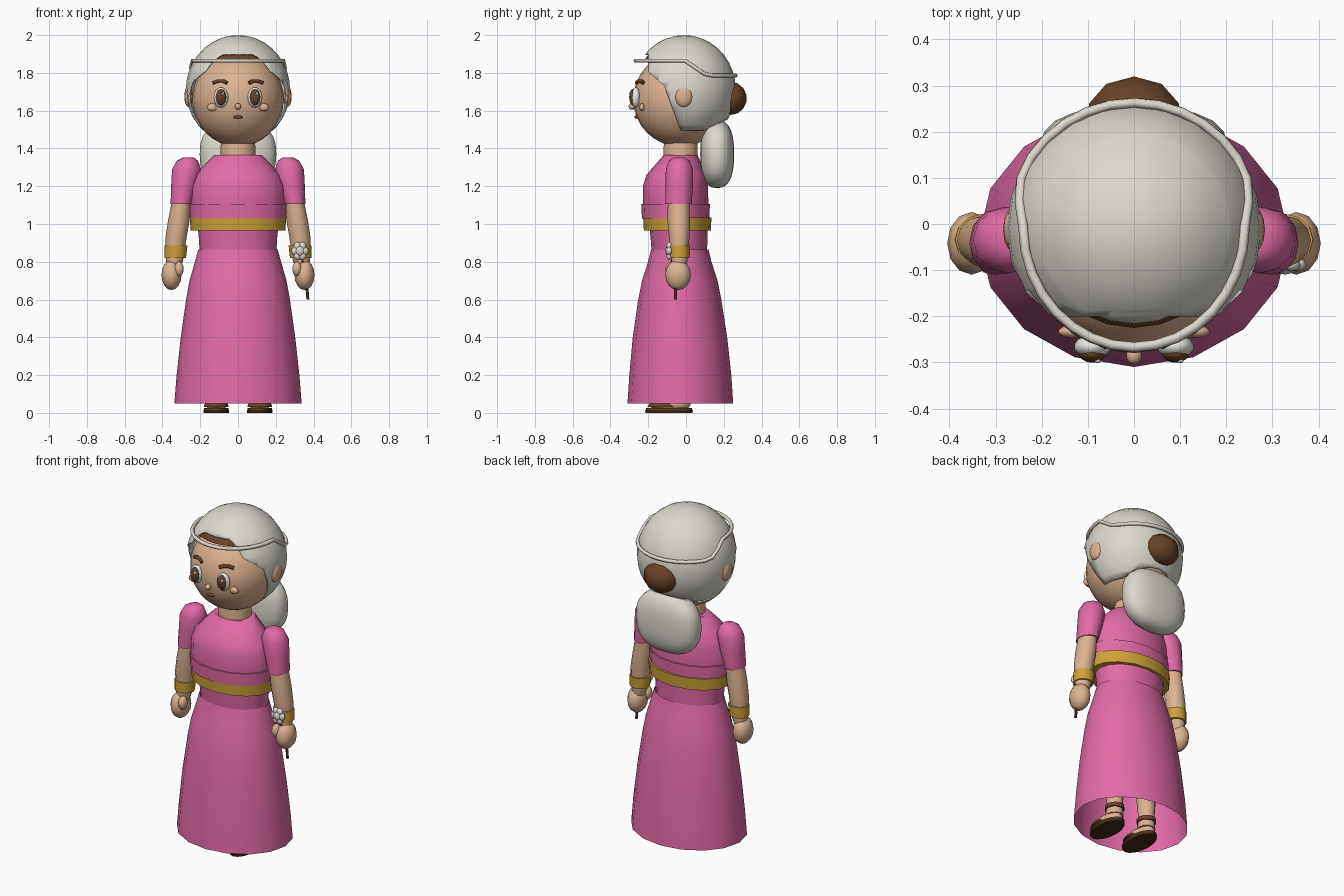
import bpy, bmesh, math
from mathutils import Vector, Matrix

if "Cube" in bpy.data.objects:
    bpy.data.objects.remove(bpy.data.objects["Cube"])


def material(name, r, g, b):
    m = bpy.data.materials.new(name)
    m.diffuse_color = (r, g, b, 1)
    m.use_nodes = True
    m.node_tree.nodes["Principled BSDF"].inputs["Base Color"].default_value = m.diffuse_color
    return m


PINK = material("pink cloth", 0.76, 0.145, 0.38)
WHITE = material("off white cloth", 0.72, 0.69, 0.62)
SKIN = material("skin", 0.73, 0.45, 0.28)
GOLD = material("gold", 0.62, 0.36, 0.04)
BROWN = material("brown", 0.14, 0.056, 0.02)
DARK = material("dark brown", 0.055, 0.025, 0.01)
LIP = material("lip brown", 0.22, 0.06, 0.03)
EYE = material("eye white", 0.85, 0.85, 0.82)


def finish(bm, name, mat, angle=45):
    me = bpy.data.meshes.new(name)
    bm.to_mesh(me)
    bm.free()
    me.materials.append(mat)
    ob = bpy.data.objects.new(name, me)
    bpy.context.collection.objects.link(ob)
    bpy.ops.object.select_all(action='DESELECT')
    ob.select_set(True)
    bpy.context.view_layer.objects.active = ob
    bpy.ops.object.shade_smooth_by_angle(angle=math.radians(angle))
    return ob


def loft(name, mat, rings, n=16, caps=True):
    """Stack of horizontal ellipses: (cx, cy, z, rx, ry)."""
    bm = bmesh.new()
    loops = []
    for cx, cy, z, rx, ry in rings:
        loops.append([bm.verts.new((cx + rx * math.cos(i * math.tau / n),
                                    cy + ry * math.sin(i * math.tau / n), z)) for i in range(n)])
    for a, b in zip(loops, loops[1:]):
        for i in range(n):
            j = (i + 1) % n
            bm.faces.new((a[i], a[j], b[j], b[i]))
    if caps:
        bm.faces.new(loops[0][::-1])
        bm.faces.new(loops[-1])
    bmesh.ops.recalc_face_normals(bm, faces=bm.faces)
    return finish(bm, name, mat)


def ball_mesh(c, r, u=16, v=10, power=1.0):
    bm = bmesh.new()
    bmesh.ops.create_uvsphere(bm, u_segments=u, v_segments=v, radius=1)
    for w in bm.verts:
        p = [math.copysign(abs(k) ** power, k) for k in w.co]
        w.co = [c[k] + r[k] * p[k] for k in range(3)]
    return bm


def ball(name, mat, c, r, u=16, v=10, power=1.0):
    return finish(ball_mesh(c, r, u, v, power), name, mat, 60)


def tube(name, mat, pts, r, closed=False, n=6):
    cu = bpy.data.curves.new(name, 'CURVE')
    cu.dimensions = '3D'
    cu.bevel_depth, cu.bevel_resolution, cu.use_fill_caps = r, 1, True
    sp = cu.splines.new('POLY')
    sp.points.add(len(pts) - 1)
    for q, p in zip(sp.points, pts):
        q.co = (*p, 1)
    sp.use_cyclic_u = closed
    ob = bpy.data.objects.new(name, cu)
    cu.materials.append(mat)
    bpy.context.collection.objects.link(ob)
    return ob


# Dress
loft("skirt", PINK, [(0, -.03, .05, .337, .28), (0, -.03, .2, .325, .27), (0, -.032, .4, .303, .25),
                     (0, -.033, .6, .275, .22), (0, -.033, .7, .257, .2), (0, -.033, .8, .228, .168),
                     (0, -.033, .865, .21, .152)], caps=False)
loft("waist", PINK, [(0, -.035, .85, .203, .147), (0, -.037, .92, .207, .15), (0, -.04, 1.0, .215, .155)])
loft("bodice", PINK, [(0, -.05, .98, .235, .165), (0, -.055, 1.1, .25, .174), (0, -.056, 1.2, .247, .172),
                      (0, -.05, 1.26, .222, .16), (0, -.038, 1.32, .17, .12), (0, -.028, 1.365, .125, .09)])
loft("chest_band", PINK, [(0, -.055, 1.03, .253, .178), (0, -.055, 1.105, .256, .182)])
loft("belt", GOLD, [(0, -.046, .965, .25, .177), (0, -.046, 1.035, .256, .181)])
loft("neck", SKIN, [(0, -.028, 1.34, .092, .09), (0, -.028, 1.41, .092, .09), (0, -.028, 1.47, .085, .085)])

# Arms, hands, legs and sandals
for s, side in ((-1, "left"), (1, "right")):
    def limb(name, mat, rows, n=12):
        loft(side + "_" + name, mat, [(s * a, y, z, rx, ry) for a, y, z, rx, ry in rows], n)
    limb("sleeve", PINK, [(.262, -.035, 1.352, .028, .03), (.268, -.035, 1.335, .056, .055),
                          (.272, -.035, 1.29, .077, .072), (.285, -.036, 1.2, .069, .072),
                          (.302, -.04, 1.105, .055, .07)])
    limb("forearm", SKIN, [(.3, -.038, 1.12, .05, .058), (.313, -.038, 1.02, .057, .06),
                           (.328, -.036, .93, .056, .054), (.332, -.035, .86, .05, .048),
                           (.336, -.035, .8, .044, .042), (.342, -.036, .76, .035, .038)])
    limb("bracelet", GOLD, [(.332, -.034, .82, .057, .053), (.328, -.034, .885, .06, .056)])
    ball(side + "_hand", SKIN, (s * .352, -.042, .73), (.053, .068, .08), 12, 8)
    ball(side + "_thumb", SKIN, (s * .312, -.08, .762), (.026, .03, .04), 10, 6)
    limb("leg", SKIN, [(.113, -.03, .06, .05, .052), (.113, -.03, .12, .043, .045),
                       (.11, -.03, .3, .058, .06), (.1, -.03, .8, .075, .075)])
    limb("sole", DARK, [(.115, -.09, 0, .066, .124), (.115, -.09, .016, .068, .127)], 16)
    limb("sandal_edge", BROWN, [(.115, -.09, .014, .064, .122), (.115, -.09, .026, .064, .122)], 16)
    ball(side + "_foot", SKIN, (s * .115, -.085, .045), (.054, .11, .04), 12, 8)
    limb("toe_strap", BROWN, [(.115, -.12, .032, .066, .085), (.115, -.12, .05, .06, .072)])
    limb("ankle_strap", BROWN, [(.113, -.03, .098, .053, .055), (.113, -.03, .122, .053, .055)])

# Flower corsage and twig
for i in range(6):
    a = i * math.tau / 6
    ball("flower_petal", WHITE, (.328 + .026 * math.cos(a), -.088, .857 + .03 * math.sin(a)),
         (.02, .015, .022), 8, 6)
ball("flower_middle", WHITE, (.328, -.094, .857), (.025, .016, .026), 8, 6)
tube("twig", DARK, [(.335, -.075, .84), (.352, -.058, .7), (.366, -.056, .65), (.37, -.056, .6)], .008)

# Head and face
HC, HR = (0, -.03, 1.66), (.242, .25, .25)
ball("head", SKIN, HC, HR, 24, 16)


def face_y(x, z):
    return HC[1] - HR[1] * math.sqrt(max(0, 1 - (x / HR[0]) ** 2 - ((z - HC[2]) / HR[2]) ** 2))


for s, side in ((-1, "left"), (1, "right")):
    y = face_y(.09, 1.67)
    ball(side + "_eye", EYE, (s * .09, y - .004, 1.67), (.04, .026, .054), 14, 8)
    ball(side + "_iris", BROWN, (s * .09, y - .019, 1.672), (.029, .02, .044), 14, 8)
    ball(side + "_eye_glint", EYE, (s * .09 + .011, y - .034, 1.69), (.007, .006, .008), 8, 6)
    yb = face_y(.095, 1.752)
    tube(side + "_eyebrow", BROWN, [(s * x, face_y(x, z) - .006, z) for x, z in
                                    ((.058, 1.747), (.08, 1.757), (.105, 1.757), (.132, 1.748))], .01)
    ball(side + "_cheek", SKIN, (s * .135, face_y(.135, 1.618), 1.618), (.03, .014, .021), 10, 6)
    ball(side + "_ear", SKIN, (s * .262, -.012, 1.675), (.022, .047, .056), 12, 8)
ball("nose", SKIN, (0, -.285, 1.622), (.017, .02, .017), 10, 6)
ball("mouth", LIP, (0, face_y(0, 1.566) - .002, 1.566), (.027, .01, .009), 10, 6)

# Hair cap and bun
bm = ball_mesh((0, -.01, 1.71), (.262, .258, .276), 24, 16)
bmesh.ops.bisect_plane(bm, geom=bm.verts[:] + bm.edges[:] + bm.faces[:], plane_co=(0, 0, 1.862),
                       plane_no=(0, 0, -1), clear_outer=True)
finish(bm, "hair_cap", BROWN, 60)
ball("hair_bun", BROWN, (0, .235, 1.665), (.105, .087, .088), 10, 7)

# Veil: an ellipsoid cut open around the face and under the chin
C, R = Vector((0, -.01, 1.71)), (.276, .274, .29)
bm = ball_mesh(C, R, 24, 18)


def half(y1, z1, y2, z2):
    """Plane along x through two side-view points; its normal faces the cut-away side."""
    return Vector((0, y1, z1)), Vector((0, z2 - z1, y1 - y2))


brow = half(-.115, 1.73, -.27, 1.87)
temple = half(-.03, 1.5, -.115, 1.73)
nape = half(.26, 1.57, .08, 1.49)
top = (Vector((0, 0, 1.9)), Vector((0, 0, -1)))
arch = (Vector((0, -.2, 0)), Vector((0, -1, 0)))
under = (Vector((0, 0, 1.495)), Vector((0, 0, -1)))
planes = [(p, n * (-1 if n.y > 0 else 1)) for p, n in (brow, temple)]
nape = (nape[0], nape[1] * (-1 if nape[1].z > 0 else 1))
for p, n in planes + [nape, top, arch, under]:
    bmesh.ops.bisect_plane(bm, geom=bm.verts[:] + bm.edges[:] + bm.faces[:], plane_co=p, plane_no=n)


def outside(c, *cuts):
    return all((c - p).dot(n) > 0 for p, n in cuts)


gone = [f for f in bm.faces if outside(f.calc_center_median(), *planes)
        or outside(f.calc_center_median(), top, arch)
        or outside(f.calc_center_median(), nape) or outside(f.calc_center_median(), under)]
bmesh.ops.delete(bm, geom=gone, context='FACES')
veil = finish(bm, "veil", WHITE, 60)
sol = veil.modifiers.new("thickness", 'SOLIDIFY')
sol.thickness, sol.offset = .008, -1

# Rolled rim, high in front and stepping down behind the ears
rim = []
for i in range(32):
    a = i * math.tau / 32
    t = min(1, max(0, math.sin(a) * 2.3))
    z = 1.865 - .08 * t
    rim.append(((.24 + .028 * t) * math.cos(a), (.268 if math.sin(a) > 0 else .262) * math.sin(a) - .005, z))
tube("veil_rim", WHITE, rim, .011, True)

# Gathered veil tail hanging behind the neck
ball("veil_tail", WHITE, (0, .165, 1.37), (.203, .09, .18), 20, 14, .8)
